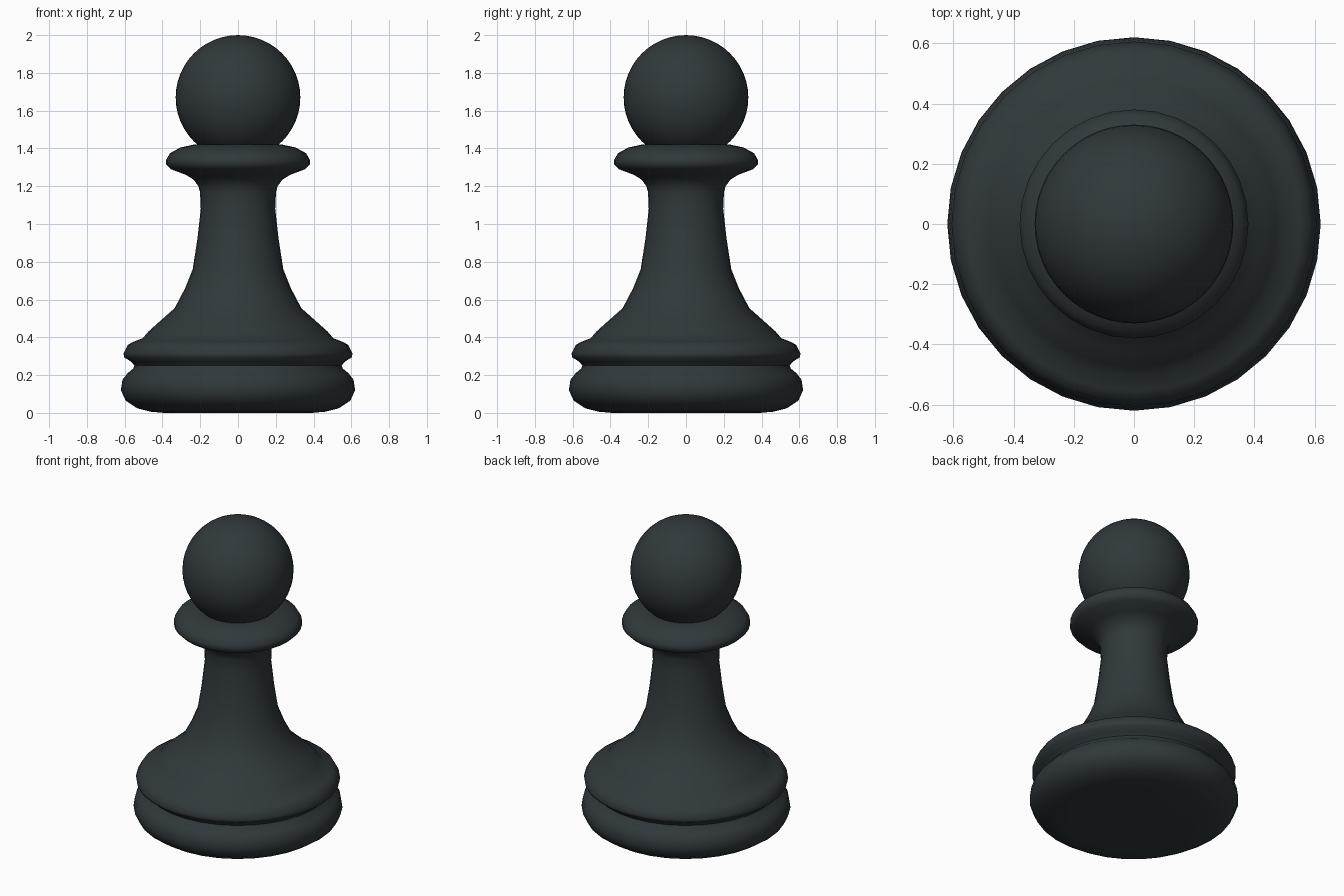
import bpy, math

if "Cube" in bpy.data.objects:
    bpy.data.objects.remove(bpy.data.objects["Cube"])

SEGMENTS = 32

mat = bpy.data.materials.new("dark_lacquer")
mat.diffuse_color = (0.03, 0.04, 0.044, 1)
mat.use_nodes = True
mat.node_tree.nodes["Principled BSDF"].inputs["Base Color"].default_value = mat.diffuse_color


def finish(obj, name):
    obj.name = name
    obj.data.materials.append(mat)
    bpy.ops.object.select_all(action='DESELECT')
    obj.select_set(True)
    bpy.context.view_layer.objects.active = obj
    bpy.ops.object.shade_smooth_by_angle(angle=math.radians(50))


def lathe(name, profile):
    """Revolve (radius, height) points about z, capping both ends."""
    n, m = SEGMENTS, len(profile)
    verts = [(r * math.cos(2 * math.pi * i / n), r * math.sin(2 * math.pi * i / n), z)
             for r, z in profile for i in range(n)]
    faces = [(k * n + i, k * n + (i + 1) % n, (k + 1) * n + (i + 1) % n, (k + 1) * n + i)
             for k in range(m - 1) for i in range(n)]
    faces.append(tuple(reversed(range(n))))
    faces.append(tuple(range((m - 1) * n, m * n)))
    mesh = bpy.data.meshes.new(name)
    mesh.from_pydata(verts, [], faces)
    obj = bpy.data.objects.new(name, mesh)
    bpy.context.collection.objects.link(obj)
    finish(obj, name)


# Turned body: rounded foot, groove, ring, flared stem and collar
lathe("turned_body", [
    (0.39, 0.0), (0.46, 0.006), (0.535, 0.025), (0.595, 0.065), (0.62, 0.12),
    (0.612, 0.175), (0.585, 0.21), (0.555, 0.235), (0.548, 0.25), (0.565, 0.27),
    (0.603, 0.295), (0.606, 0.315), (0.583, 0.36), (0.555, 0.376), (0.505, 0.395),
    (0.475, 0.43), (0.425, 0.475), (0.335, 0.555), (0.28, 0.66), (0.24, 0.76),
    (0.215, 0.92), (0.197, 1.08), (0.201, 1.17), (0.21, 1.20), (0.235, 1.235),
    (0.275, 1.26), (0.355, 1.29), (0.38, 1.315), (0.38, 1.34), (0.36, 1.375),
    (0.305, 1.405), (0.235, 1.42), (0.18, 1.42)])

# Ball head resting in the collar
bpy.ops.mesh.primitive_uv_sphere_add(segments=48, ring_count=24, radius=0.33,
                                     location=(0, 0, 1.67))
finish(bpy.context.object, "ball_head")
